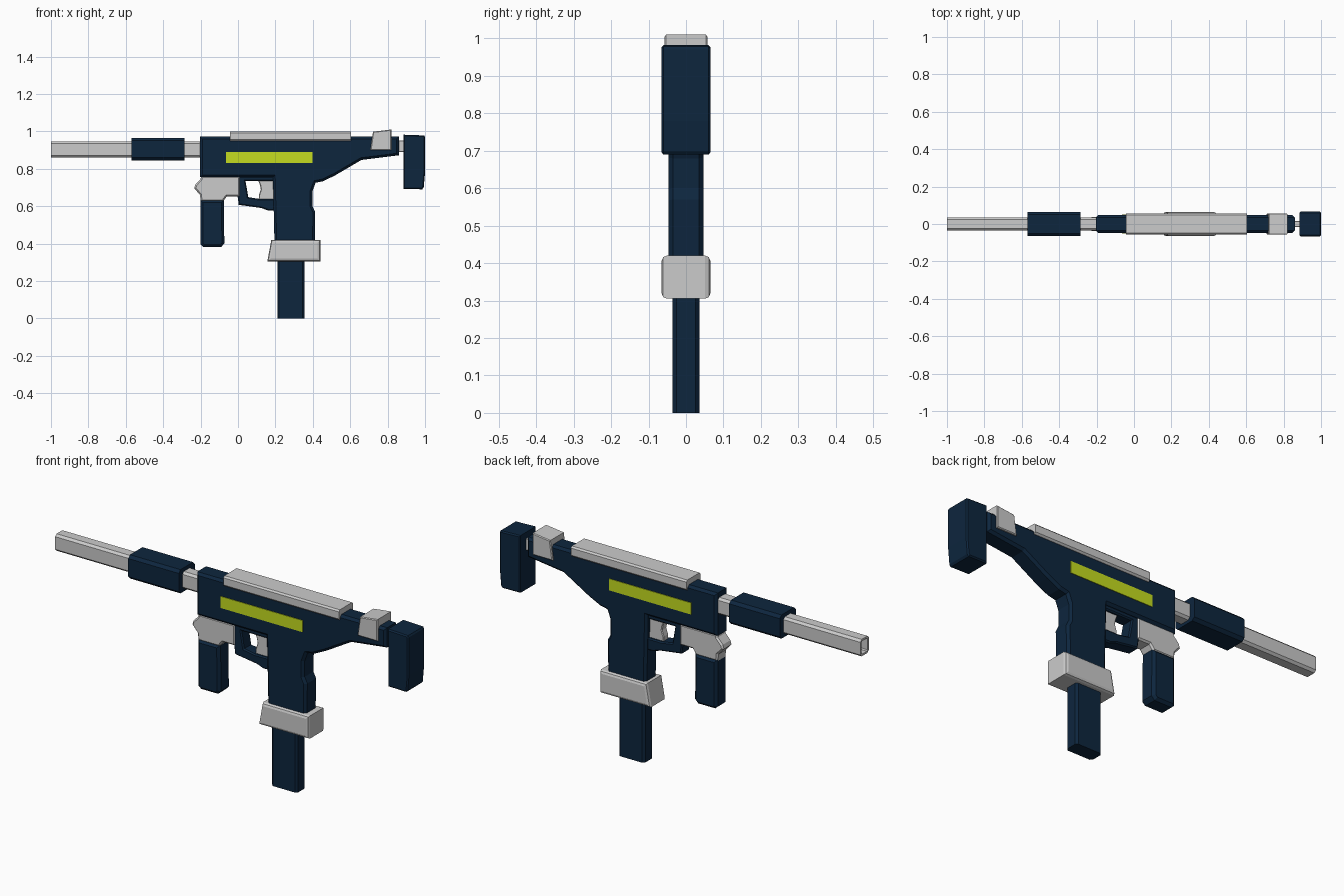
import bpy, bmesh
from mathutils import Vector

if "Cube" in bpy.data.objects:
    bpy.data.objects.remove(bpy.data.objects["Cube"])


def material(name, rgb):
    m = bpy.data.materials.new(name)
    m.diffuse_color = (*rgb, 1)
    m.use_nodes = True
    m.node_tree.nodes["Principled BSDF"].inputs["Base Color"].default_value = m.diffuse_color
    return m


NAVY = material("navy", (0.004, 0.019, 0.048))
LIME = material("lime", (0.56, 0.72, 0.014))


def finish(bm, name, mat):
    bmesh.ops.recalc_face_normals(bm, faces=bm.faces)
    me = bpy.data.meshes.new(name)
    bm.to_mesh(me)
    bm.free()
    ob = bpy.data.objects.new(name, me)
    bpy.context.collection.objects.link(ob)
    if mat:
        me.materials.append(mat)
    return ob


def chamfer(bm, edges, size, segments=1):
    bmesh.ops.bevel(bm, geom=edges, offset=size, segments=segments,
                    profile=0.5, affect='EDGES', clamp_overlap=True)


def plate(name, profile, half, mat=None, bevel=0.01, segments=1):
    """Side profile (x, z) extruded to y = +-half with chamfered rims."""
    bm = bmesh.new()
    face = bm.faces.new([bm.verts.new((x, -half, z)) for x, z in profile])
    ext = bmesh.ops.extrude_face_region(bm, geom=[face], use_keep_orig=True)
    verts = [v for v in ext["geom"] if isinstance(v, bmesh.types.BMVert)]
    bmesh.ops.translate(bm, verts=verts, vec=(0, 2 * half, 0))
    bmesh.ops.recalc_face_normals(bm, faces=bm.faces)
    if bevel:
        rims = [e for e in bm.edges
                if abs(e.verts[0].co.y - e.verts[1].co.y) < 1e-5]
        chamfer(bm, rims, bevel, segments)
    return finish(bm, name, mat)


def bar(name, x, y, z, axis, mat=None, bevel=0.01, bore=0, segments=1):
    """Box given by ranges, chamfered along one axis, with optional bore at -x."""
    bm = bmesh.new()
    bmesh.ops.create_cube(bm, size=1)
    for v in bm.verts:
        v.co = Vector([lo + (hi - lo) * (c + 0.5)
                       for c, (lo, hi) in zip(v.co, (x, (-y, y), z))])
    along = [e for e in bm.edges
             if abs((e.verts[0].co - e.verts[1].co).normalized()[axis]) > 0.9]
    chamfer(bm, along, bevel, segments)
    if bore:
        end = min(bm.faces, key=lambda f: f.calc_center_median().x)
        bmesh.ops.inset_region(bm, faces=[end], thickness=0.011)
        ext = bmesh.ops.extrude_discrete_faces(bm, faces=[end])
        bmesh.ops.translate(bm, verts=ext["faces"][0].verts[:], vec=(bore, 0, 0))
    return finish(bm, name, mat)


# Barrel and sleeve
bar("barrel", (-1, -0.19), 0.034, (0.86, 0.946), 0, None, 0.011, bore=0.15)
bar("barrel_sleeve", (-0.57, -0.287), 0.064, (0.845, 0.965), 0, NAVY, 0.014)

# Receiver with rear taper and grip in one silhouette
plate("receiver_and_grip", [
    (-0.203, 0.755), (-0.203, 0.972), (0.86, 0.972), (0.86, 0.872),
    (0.66, 0.847), (0.52, 0.765), (0.455, 0.733), (0.415, 0.725),
    (0.398, 0.68), (0.398, 0.6), (0.413, 0.57), (0.41, 0.40),
    (0.195, 0.40), (0.187, 0.755)], 0.047, NAVY, 0.012)

# Top cover and rear sight
bar("top_cover", (-0.042, 0.605), 0.057, (0.948, 1.0), 0, None, 0.008)
plate("rear_sight", [(0.708, 0.9), (0.82, 0.9), (0.82, 1.01), (0.722, 0.998)],
      0.057, None, 0.004)

# Coloured side stripes
for side, label in ((-1, "front"), (1, "back")):
    ob = plate("side_stripe_" + label,
               [(-0.063, 0.831), (0.397, 0.831), (0.397, 0.89), (-0.063, 0.89)],
               0.003, LIME, 0)
    ob.location.y = side * 0.047

# Stock
bar("stock_link", (0.85, 0.90), 0.016, (0.89, 0.95), 0, None, 0.003)
plate("stock_butt", [(0.884, 0.692), (0.985, 0.69), (0.993, 0.70), (1.0, 0.78),
                     (1.0, 0.97), (0.995, 0.978), (0.884, 0.982)],
      0.066, NAVY, 0.006)

# Magazine and grip collar
bar("magazine", (0.21, 0.355), 0.036, (0, 0.32), 2, NAVY, 0.01)
plate("grip_collar", [(0.157, 0.305), (0.44, 0.305), (0.44, 0.42), (0.178, 0.42)],
      0.065, None, 0.014, 2)

# Foregrip and its mount
plate("foregrip_mount", [
    (-0.197, 0.76), (0.01, 0.76), (0.01, 0.652), (-0.06, 0.652),
    (-0.08, 0.625), (-0.2, 0.625), (-0.203, 0.66), (-0.234, 0.695),
    (-0.228, 0.715), (-0.2, 0.745)], 0.038, None, 0.008)
plate("foregrip", [(-0.2, 0.632), (-0.2, 0.395), (-0.185, 0.382),
                   (-0.09, 0.382), (-0.073, 0.4), (-0.076, 0.632)],
      0.044, NAVY, 0.013)

# Trigger guard and trigger
plate("trigger_guard", [
    (-0.006, 0.76), (-0.006, 0.68), (0.004, 0.607), (0.125, 0.59),
    (0.16, 0.577), (0.2, 0.577), (0.2, 0.638), (0.115, 0.638),
    (0.055, 0.648), (0.04, 0.735), (0.2, 0.735), (0.2, 0.76)],
    0.033, NAVY, 0.006)
plate("trigger", [(0.105, 0.745), (0.195, 0.745), (0.195, 0.63),
                  (0.11, 0.63), (0.112, 0.66), (0.122, 0.69), (0.117, 0.715)],
      0.02, None, 0.004)
